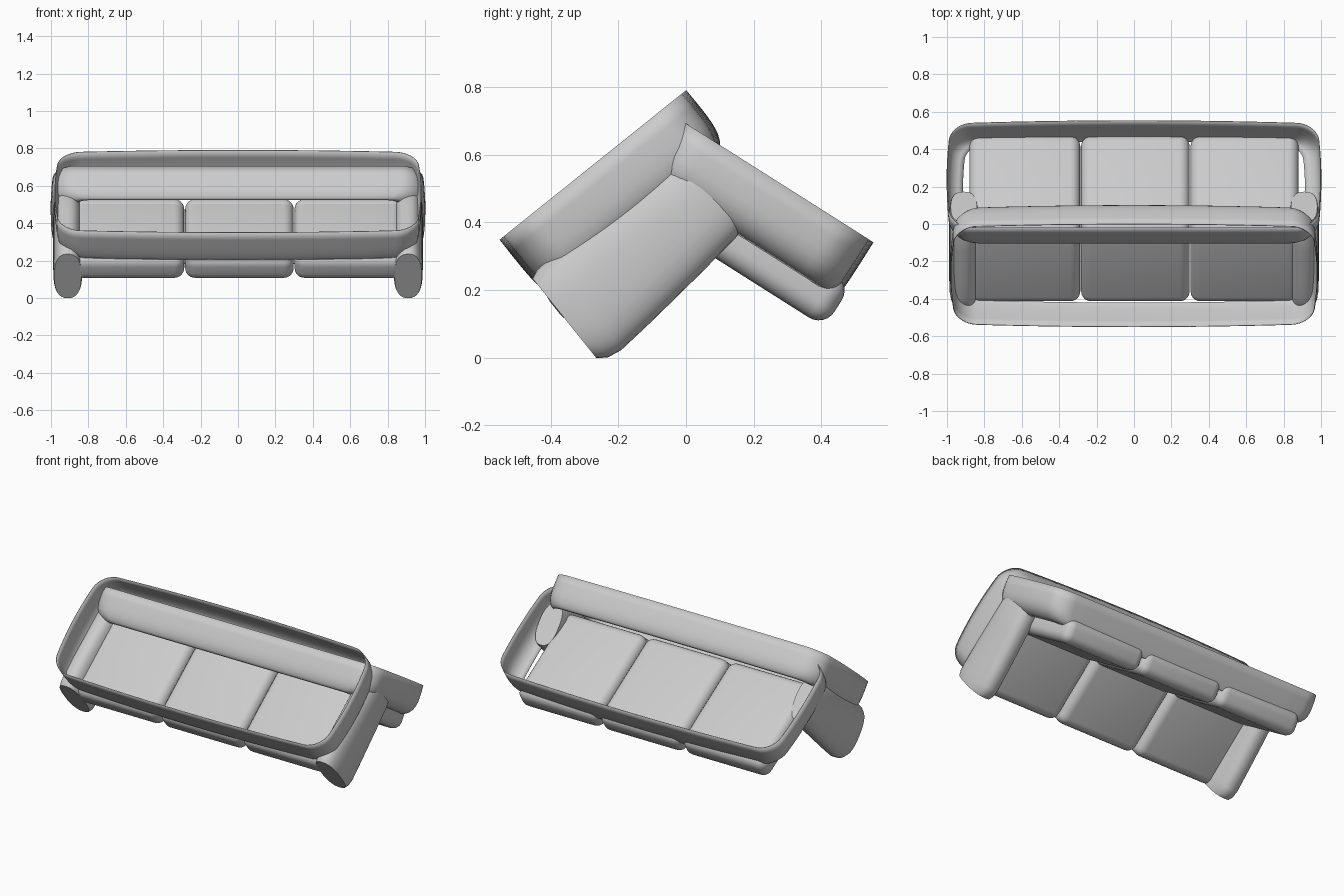
import bpy, bmesh, math
from mathutils import Vector

if "Cube" in bpy.data.objects:
    bpy.data.objects.remove(bpy.data.objects["Cube"])

grey = bpy.data.materials.new("grey fabric")
grey.diffuse_color = (0.6, 0.6, 0.6, 1)
grey.use_nodes = True
grey.node_tree.nodes["Principled BSDF"].inputs["Base Color"].default_value = grey.diffuse_color

# Two tilted working planes: origin (y, z), length direction, depth direction
SEAT = (Vector((-0.55, 0.35)), Vector((0.78, 0.625)), Vector((0.625, -0.78)))
BACK = (Vector((-0.02, 0.705)), Vector((0.845, -0.535)), Vector((-0.535, -0.845)))


def finish(name, bm, plane):
    """Tilt local (x, length, depth) points into place and make the object."""
    o, la, de = plane
    for v in bm.verts:
        p = o + la * v.co.y + de * v.co.z
        v.co = (v.co.x, p.x, p.y)
    bmesh.ops.recalc_face_normals(bm, faces=bm.faces[:])
    for f in bm.faces:
        f.smooth = True
    me = bpy.data.meshes.new(name)
    bm.to_mesh(me)
    bm.free()
    me.set_sharp_from_angle(angle=math.radians(40))
    me.materials.append(grey)
    ob = bpy.data.objects.new(name, me)
    bpy.context.scene.collection.objects.link(ob)
    return ob


# Band section: depth along the band and how far it curls inwards
CURL = ((0, 0.002), (0.05, 0), (0.1, 0.001), (0.13, 0.006),
        (0.155, 0.015), (0.175, 0.03), (0.187, 0.046), (0.194, 0.065))


def frame(name, plane, half, length, bows, curls, radius=0.11):
    """Open band around a rounded rectangle.
    bows: near end, far end, sides; curls: the same order."""
    hl = length / 2
    arcs = []
    for sx, sy, start in ((1, 1, 0), (-1, 1, 90), (-1, -1, 180), (1, -1, 270)):
        arcs.append([Vector((sx * (half - radius), sy * (hl - radius)))
                     + radius * Vector((math.cos(t), math.sin(t)))
                     for t in (math.radians(start + i * 90 / 8) for i in range(9))])
    pts = []
    for k, arc in enumerate(arcs):
        nxt = arcs[(k + 1) % 4][0]
        pts += arc + [arc[-1].lerp(nxt, i / 12) for i in range(1, 12)]
    bm = bmesh.new()
    rings = []
    for d, off in CURL:
        ring = []
        for x, y in pts:
            e = 1 if y > 0 else 0
            px = x * (1 - bows[2] / half * (y / hl) ** 2 - off * curls[2] / half)
            py = y * (1 - bows[e] / hl * (x / half) ** 2 - off * curls[e] / hl)
            ring.append(bm.verts.new((px, hl + py, d)))
        rings.append(ring)
    n = len(pts)
    for r0, r1 in zip(rings, rings[1:]):
        for i in range(n):
            j = (i + 1) % n
            bm.faces.new((r0[i], r0[j], r1[j], r1[i]))
    ob = finish(name, bm, plane)
    thick = ob.modifiers.new("thin wall", 'SOLIDIFY')
    thick.thickness = 0.004
    thick.offset = 0


def cushion(name, plane, x0, x1, a0, a1, b0, b1, r=0.055):
    """Soft box with rounded edges."""
    bm = bmesh.new()
    bmesh.ops.create_cube(bm, size=1)
    for v in bm.verts:
        v.co = ((x0 + x1) / 2 + v.co.x * (x1 - x0),
                (a0 + a1) / 2 + v.co.y * (a1 - a0),
                (b0 + b1) / 2 + v.co.z * (b1 - b0))
    bmesh.ops.bevel(bm, geom=bm.edges[:], offset=r, segments=6,
                    profile=0.5, affect='EDGES', clamp_overlap=True)
    finish(name, bm, plane)


def arm(name, side):
    """Armrest: oval section swept along the seat with a flat front cap."""
    bm = bmesh.new()
    rings = []
    # position along the seat, width scale, lowest and highest depth
    for a, s, b0, b1 in ((0.003, 0.93, 0.15, 0.452), (0.03, 0.98, 0.138, 0.472),
                         (0.075, 1, 0.135, 0.48), (0.2, 1, 0.135, 0.47),
                         (0.4, 1, 0.14, 0.45), (0.55, 1, 0.145, 0.432),
                         (0.59, 0.9, 0.16, 0.42)):
        ring = []
        for i in range(32):
            t = math.tau * i / 32
            c, d = math.cos(t), math.sin(t)
            x = 0.91 + 0.078 * s * math.copysign(abs(c) ** 0.8, c)
            b = (b0 + b1) / 2 + (b1 - b0) / 2 * math.copysign(abs(d) ** 0.8, d)
            ring.append(bm.verts.new((side * x, a, b)))
        rings.append(ring)
    for r0, r1 in zip(rings, rings[1:]):
        for i in range(32):
            j = (i + 1) % 32
            bm.faces.new((r0[i], r0[j], r1[j], r1[i]))
    bm.faces.new(rings[0])
    bm.faces.new(rings[-1])
    finish(name, bm, SEAT)


# Bands around the seat and the backrest
frame("seat_frame", SEAT, 0.98, 0.705, (0.02, 0.02, 0.03), (0.15, 0.5, 0.6))
frame("back_frame", BACK, 1.0, 0.678, (0.0, 0.02, 0.02), (0.5, 0.12, 1.3))

# Three seat cushions and three back cushions
for label, x0, x1 in (("left", -0.88, -0.287), ("middle", -0.283, 0.298),
                      ("right", 0.302, 0.88)):
    cushion("seat_cushion_" + label, SEAT, x0, x1, 0.0, 0.52, 0.183, 0.34)
    cushion("back_cushion_" + label, BACK, x0, x1, 0.07, 0.692, 0.14, 0.29)

# Armrests
arm("arm_left", -1)
arm("arm_right", 1)
